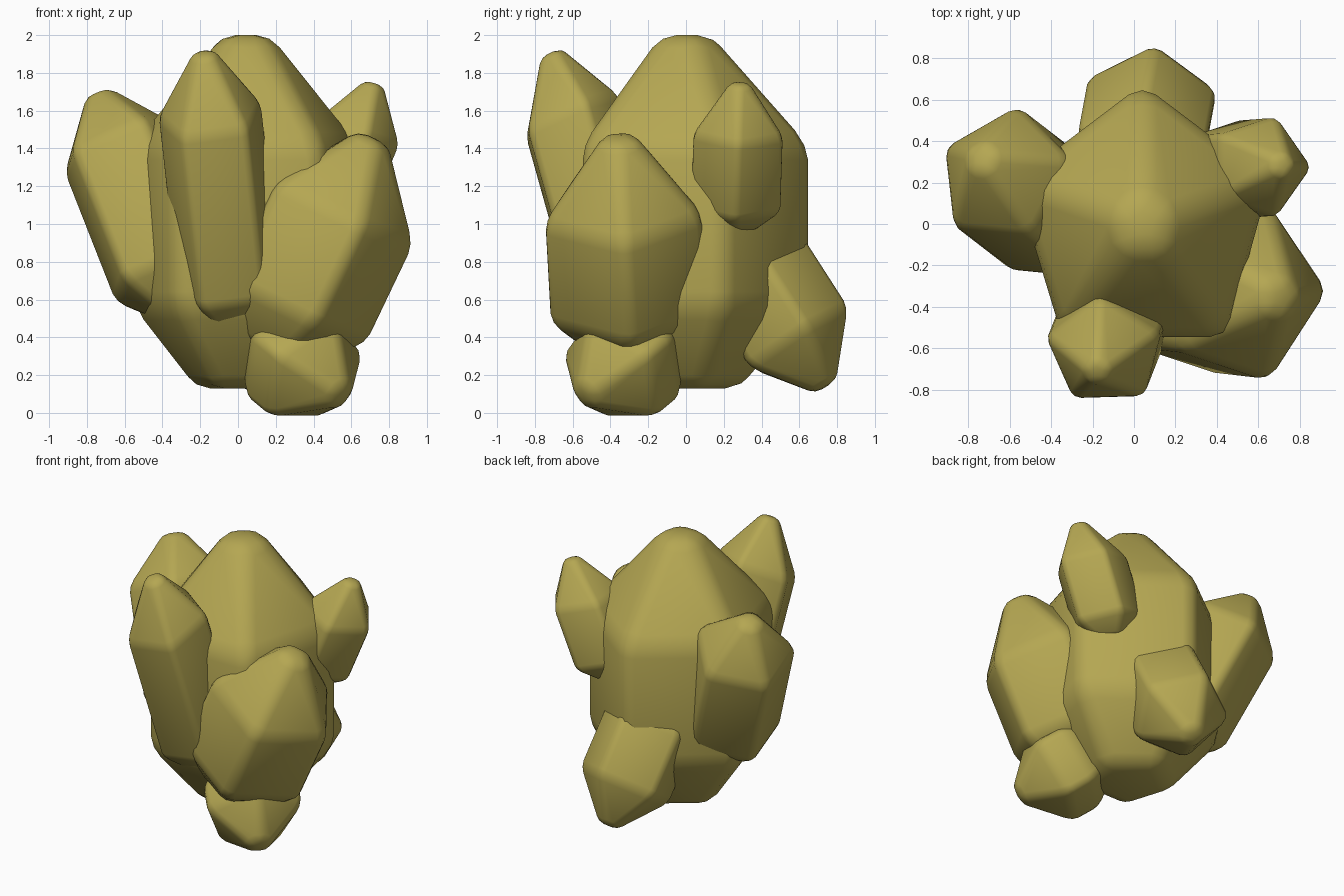
import bpy, bmesh, math
from mathutils import Vector

if "Cube" in bpy.data.objects:
    bpy.data.objects.remove(bpy.data.objects["Cube"])

stone = bpy.data.materials.new("olive_stone")
stone.diffuse_color = (0.46, 0.385, 0.085, 1)
stone.use_nodes = True
stone.node_tree.nodes["Principled BSDF"].inputs["Base Color"].default_value = stone.diffuse_color


def crystal(name, tip, axis, radius, top, side, bottom, corner, normal=None):
    """Five-sided prism with tapered ends; 'corner' aims one of its edges,
    'normal' optionally tilts its cross-sections against the axis."""
    tip, axis, corner = Vector(tip), Vector(axis).normalized(), Vector(corner)
    normal = Vector(normal).normalized() if normal else axis
    u = (corner - normal * corner.dot(normal)).normalized()
    v = normal.cross(u)
    levels = [(0, 0.24), (top, 1), (top + side, 1), (top + side + bottom, 0.46)]
    bm = bmesh.new()
    rings = []
    for depth, scale in levels:
        ring = []
        for i in range(5):
            a = math.tau * i / 5
            ring.append(bm.verts.new(tip - axis * depth
                        + (u * math.cos(a) + v * math.sin(a)) * radius * scale))
        rings.append(ring)
    # end caps and walls
    bm.faces.new(rings[0])
    bm.faces.new(rings[-1][::-1])
    for upper, lower in zip(rings, rings[1:]):
        for i in range(5):
            j = (i + 1) % 5
            bm.faces.new((upper[i], lower[i], lower[j], upper[j]))
    bmesh.ops.recalc_face_normals(bm, faces=bm.faces[:])
    mesh = bpy.data.meshes.new(name)
    bm.to_mesh(mesh)
    bm.free()
    mesh.materials.append(stone)
    mesh.polygons.foreach_set("use_smooth", [True] * len(mesh.polygons))
    obj = bpy.data.objects.new(name, mesh)
    bpy.context.collection.objects.link(obj)
    # worn, rounded edges
    bevel = obj.modifiers.new("rounded_edges", 'BEVEL')
    bevel.width = radius * 0.12
    bevel.segments = 2
    bevel.limit_method = 'NONE'
    return obj


# upright centre crystal, its side corners slightly pulled in
main = crystal("main_crystal", (0.05, 0, 2.0), (0, 0, 1), 0.675,
               0.58, 0.86, 0.43, (0, 1, 0))
for vert in main.data.vertices:
    if vert.co.y > 0.05:
        vert.co.x = 0.04 + (vert.co.x - 0.05) * 0.96
# crystals leaning outward from it
crystal("left_crystal", (-0.74, 0.32, 1.69), (-0.35, 0.27, 0.89), 0.355,
        0.31, 0.76, 0.20, (0.1, 1, 0))
crystal("front_crystal", (-0.18, -0.715, 1.905), (-0.11, -0.28, 1), 0.297,
        0.35, 0.94, 0.20, (-0.03, 1, 0), (-0.12, -0.45, 1))
crystal("right_front_crystal", (0.715, -0.355, 1.455), (0.43, -0.05, 0.90), 0.452,
        0.42, 0.58, 0.25, (1, 0, 0))
crystal("right_back_crystal", (0.72, 0.285, 1.745), (0.38, 0.03, 0.92), 0.258,
        0.28, 0.43, 0.12, (1, 0, 0), (0.27, 0.03, 0.95))
# small crystals pointing down and outward
crystal("low_front_crystal", (0.55, -0.54, 0.09), (0.60, -0.60, -0.50), 0.34,
        0.25, 0.20, 0.24, (0, 0, 1))
crystal("low_back_crystal", (0.11, 0.74, 0.14), (0.10, 0.54, -0.84), 0.34,
        0.29, 0.46, 0.20, (0.05, 0.84, 0.54))
